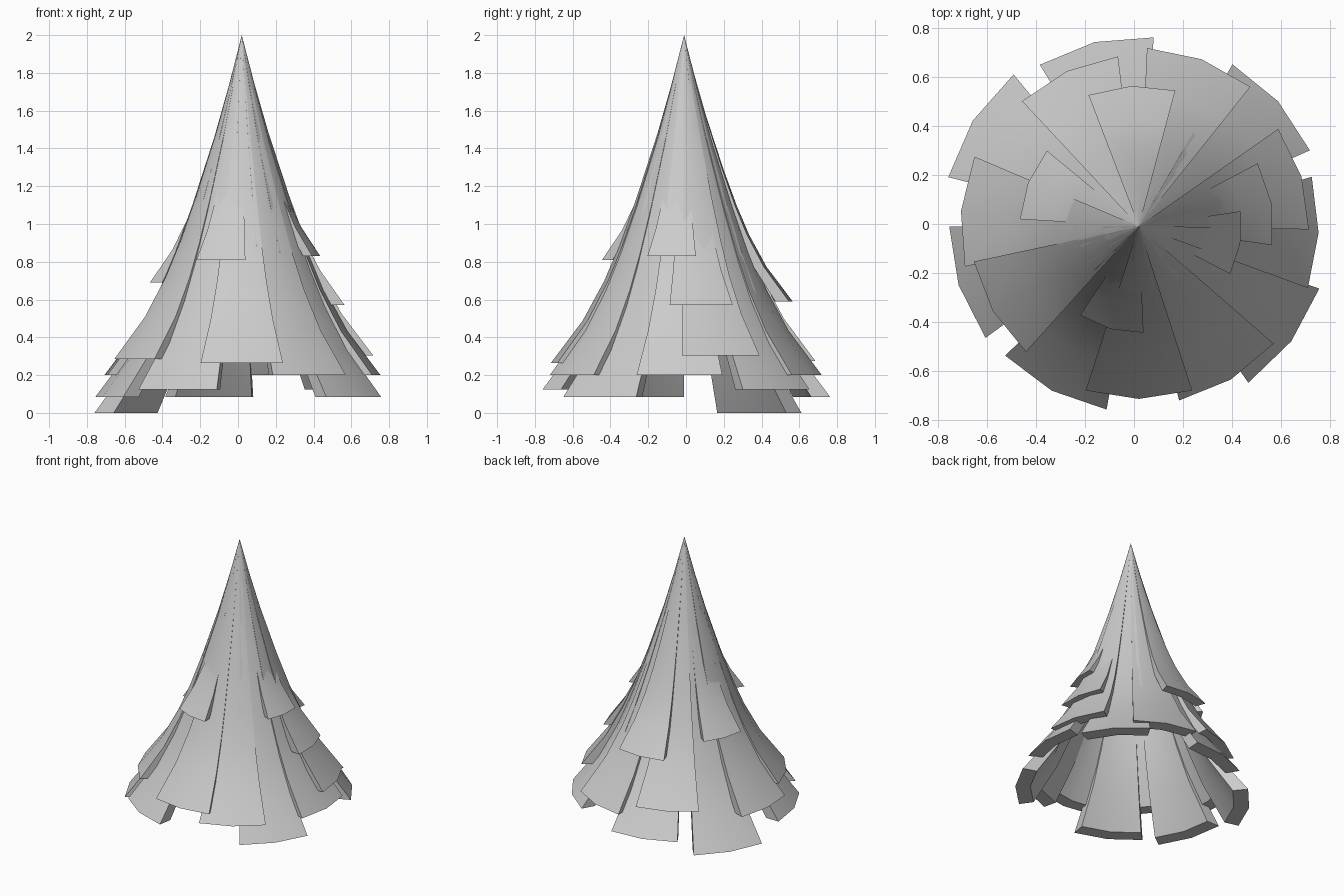
import bpy, bmesh
from math import sin, cos, radians

if "Cube" in bpy.data.objects:
    bpy.data.objects.remove(bpy.data.objects["Cube"])

APEX = (0.02, -0.01, 2.0)
# flared profile of one flap: (fraction of drop from apex, fraction of bottom radius)
PROFILE = [(0.15, 0.095), (0.3, 0.2), (0.5, 0.36), (0.64, 0.485),
           (0.75, 0.60), (0.87, 0.76), (1.0, 1.0)]
SPAN, SEGS, INNER = 36, 2, 0.87


def flap(name, angle, z_bottom, radius):
    """Thick wedge hanging from the apex, 36 degrees wide with two facets."""
    bm = bmesh.new()
    apex = bm.verts.new(APEX)
    rings = []
    for d, f in PROFILE:
        angs = [radians(angle - SPAN / 2 + SPAN * i / SEGS) for i in range(SEGS + 1)]
        z = 2.0 - d * (2.0 - z_bottom)
        loop = [(a, radius * f) for a in angs]
        loop += [(a, radius * f * INNER) for a in reversed(angs)]
        rings.append([bm.verts.new((APEX[0] + r * cos(a), APEX[1] + r * sin(a), z))
                      for a, r in loop])
    n = len(rings[0])
    for i in range(n):
        j = (i + 1) % n
        bm.faces.new((apex, rings[0][i], rings[0][j]))
        for up, low in zip(rings, rings[1:]):
            bm.faces.new((up[i], low[i], low[j], up[j]))
    # bottom rim
    for i in range(SEGS):
        low = rings[-1]
        bm.faces.new((low[i], low[i + 1], low[n - 2 - i], low[n - 1 - i]))
    bmesh.ops.recalc_face_normals(bm, faces=bm.faces[:])
    me = bpy.data.meshes.new(name)
    bm.to_mesh(me)
    bm.free()
    ob = bpy.data.objects.new(name, me)
    bpy.context.collection.objects.link(ob)
    ob.select_set(True)
    bpy.context.view_layer.objects.active = ob


# (centre angle, bottom height, bottom radius), from the lowest tier up
TIERS = {
    "bottom_flap": [(147.5, 0.0, 0.805), (103.5, 0.085, 0.775), (198, 0.085, 0.775),
                    (-37, 0.085, 0.78), (-118, 0.125, 0.76), (42, 0.125, 0.765)],
    "lower_flap": [(69.4, 0.2, 0.73), (175, 0.2, 0.73), (-2, 0.2, 0.735), (-59, 0.2, 0.73)],
    "middle_flap": [(-90, 0.265, 0.705), (-150, 0.285, 0.69), (115, 0.275, 0.70),
                    (17, 0.305, 0.695)],
    "upper_flap": [(10, 0.57, 0.55), (93, 0.59, 0.575), (158.5, 0.69, 0.487)],
    "top_flap": [(-105.5, 0.81, 0.435), (-9.5, 0.83, 0.42)],
}
for tier, flaps in TIERS.items():
    for k, (ang, z, r) in enumerate(flaps):
        flap(f"{tier}_{k + 1}", ang, z, r)

bpy.ops.object.shade_smooth_by_angle(angle=radians(30))
